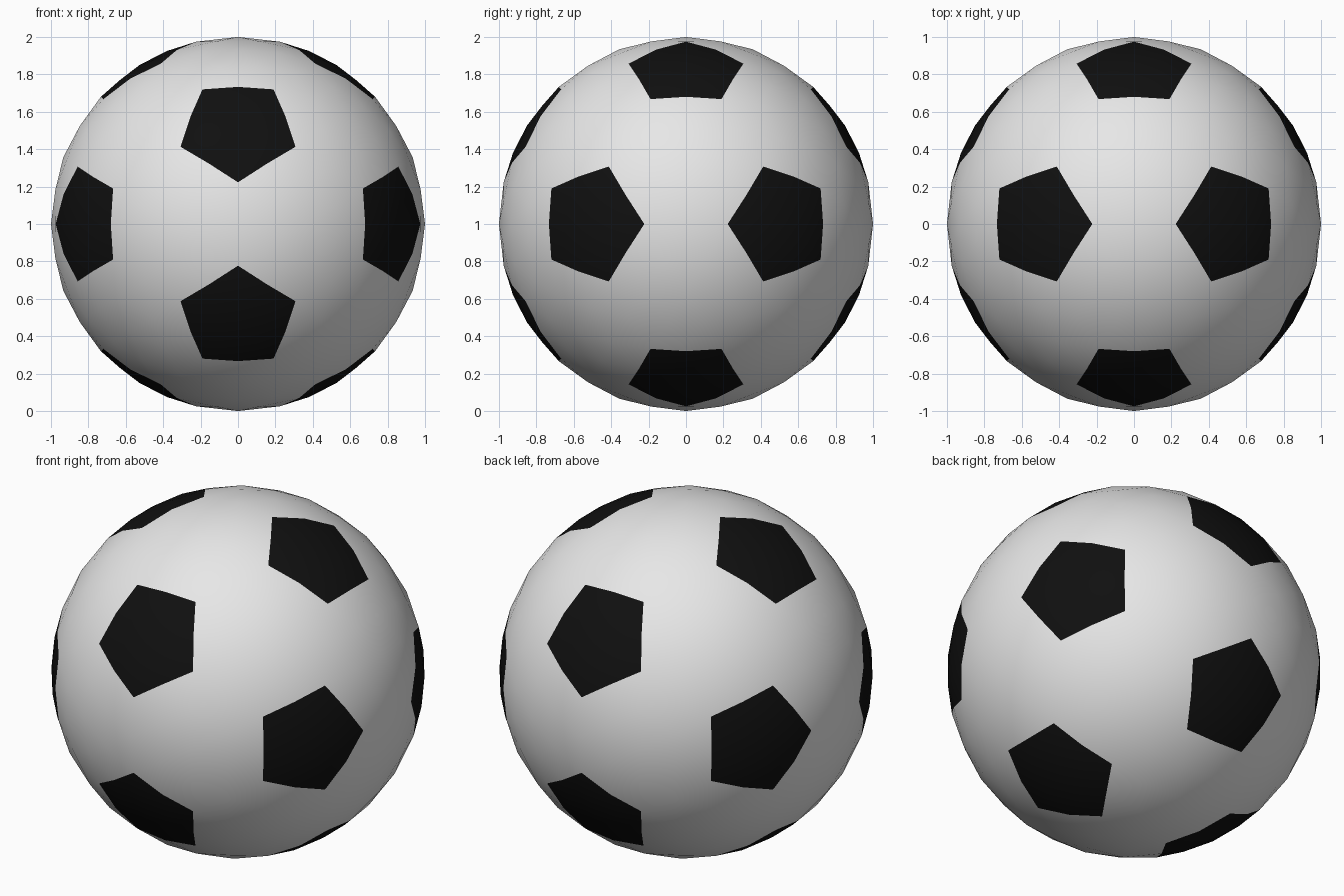
import bpy, bmesh, math
from mathutils import Vector

if "Cube" in bpy.data.objects:
    bpy.data.objects.remove(bpy.data.objects["Cube"])


def material(name, value):
    m = bpy.data.materials.new(name)
    m.diffuse_color = (value, value, value, 1)
    m.use_nodes = True
    m.node_tree.nodes["Principled BSDF"].inputs["Base Color"].default_value = m.diffuse_color
    return m


# Twelve panel centres (icosahedron corners)
PHI = (1 + math.sqrt(5)) / 2
corners = []
for a in (-1, 1):
    for b in (-PHI, PHI):
        corners += [Vector((0, b, a)), Vector((b, a, 0)), Vector((a, 0, b))]

# Cut every corner to get 12 pentagons and 20 hexagons
CUT = 0.315
bm = bmesh.new()
for p in corners:
    for q in corners:
        if 0.1 < (p - q).length < 2.1:
            bm.verts.new(p.lerp(q, CUT))
bmesh.ops.convex_hull(bm, input=bm.verts[:])
bmesh.ops.dissolve_limit(bm, angle_limit=math.radians(2),
                         verts=bm.verts[:], edges=bm.edges[:])

# Black pentagons, white hexagons
for f in bm.faces:
    f.material_index = 1 if len(f.verts) == 5 else 0

# Refine the panels and push them out to the sphere
bmesh.ops.poke(bm, faces=bm.faces[:])
for v in bm.verts:
    v.co.normalize()
bmesh.ops.subdivide_edges(bm, edges=bm.edges[:], cuts=1, use_grid_fill=True)
for v in bm.verts:
    v.co = v.co.normalized() + Vector((0, 0, 1))
bmesh.ops.recalc_face_normals(bm, faces=bm.faces[:])
for f in bm.faces:
    f.smooth = True

mesh = bpy.data.meshes.new("ball")
bm.to_mesh(mesh)
bm.free()
mesh.materials.append(material("white", 0.8))
mesh.materials.append(material("black", 0.005))
ball = bpy.data.objects.new("ball", mesh)
bpy.context.collection.objects.link(ball)
